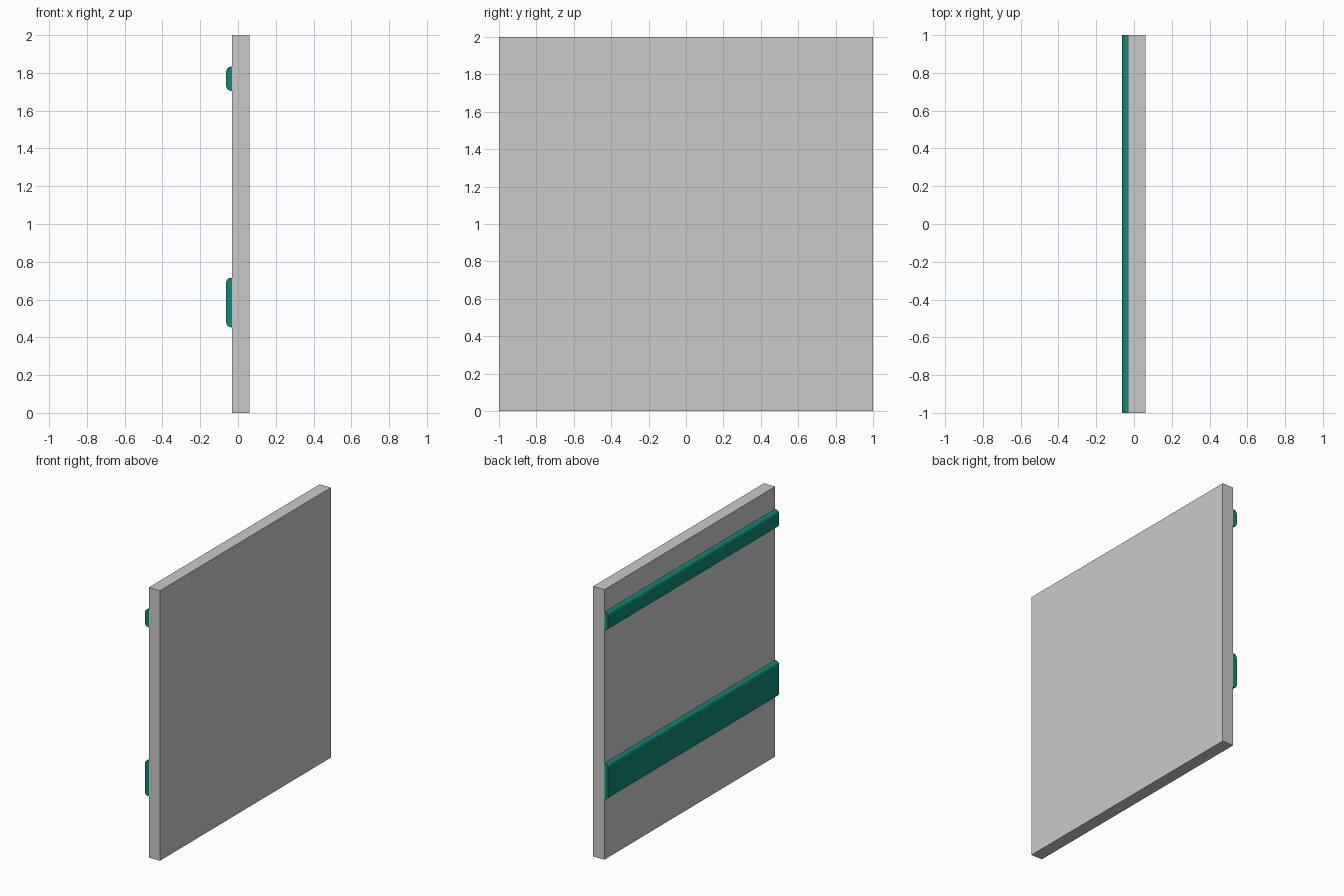
import bpy, bmesh, math

if "Cube" in bpy.data.objects:
    bpy.data.objects.remove(bpy.data.objects["Cube"])


def material(name, rgb):
    m = bpy.data.materials.new(name)
    m.diffuse_color = (*rgb, 1.0)
    m.use_nodes = True
    m.node_tree.nodes["Principled BSDF"].inputs["Base Color"].default_value = m.diffuse_color
    return m


def extrude_profile(name, points, mat):
    """Extrude an (x, z) outline along y from -1 to 1."""
    bm = bmesh.new()
    face = bm.faces.new([bm.verts.new((x, -1, z)) for x, z in points])
    new = bmesh.ops.extrude_face_region(bm, geom=[face])["geom"]
    bmesh.ops.translate(bm, vec=(0, 2, 0),
                        verts=[v for v in new if isinstance(v, bmesh.types.BMVert)])
    bmesh.ops.recalc_face_normals(bm, faces=bm.faces)
    me = bpy.data.meshes.new(name)
    bm.to_mesh(me)
    bm.free()
    me.materials.append(mat)
    ob = bpy.data.objects.new(name, me)
    bpy.context.collection.objects.link(ob)
    return ob


def rail_profile(z0, z1, back=-0.031, front=-0.0625, r=0.025, steps=5):
    """Flat against the wall, with two rounded outer corners."""
    pts = [(back, z0)]
    for cz, start in ((z0 + r, 270), (z1 - r, 180)):
        for i in range(steps + 1):
            a = math.radians(start - 90 * i / steps)
            pts.append((front + r + r * math.cos(a), cz + r * math.sin(a)))
    return pts + [(back, z1)]


grey = material("wall grey", (0.59, 0.59, 0.59))
teal = material("rail teal", (0.005, 0.245, 0.19))

# Wall panel
extrude_profile("wall_panel", [(-0.031, 0), (0.0605, 0), (0.0605, 2), (-0.031, 2)], grey)

# Bumper rails on the left face
for name, z0, z1 in (("lower_bumper_rail", 0.453, 0.715), ("upper_hand_rail", 1.705, 1.833)):
    rail = extrude_profile(name, rail_profile(z0, z1), teal)
    bpy.ops.object.select_all(action="DESELECT")
    rail.select_set(True)
    bpy.context.view_layer.objects.active = rail
    bpy.ops.object.shade_smooth_by_angle(angle=math.radians(35))
